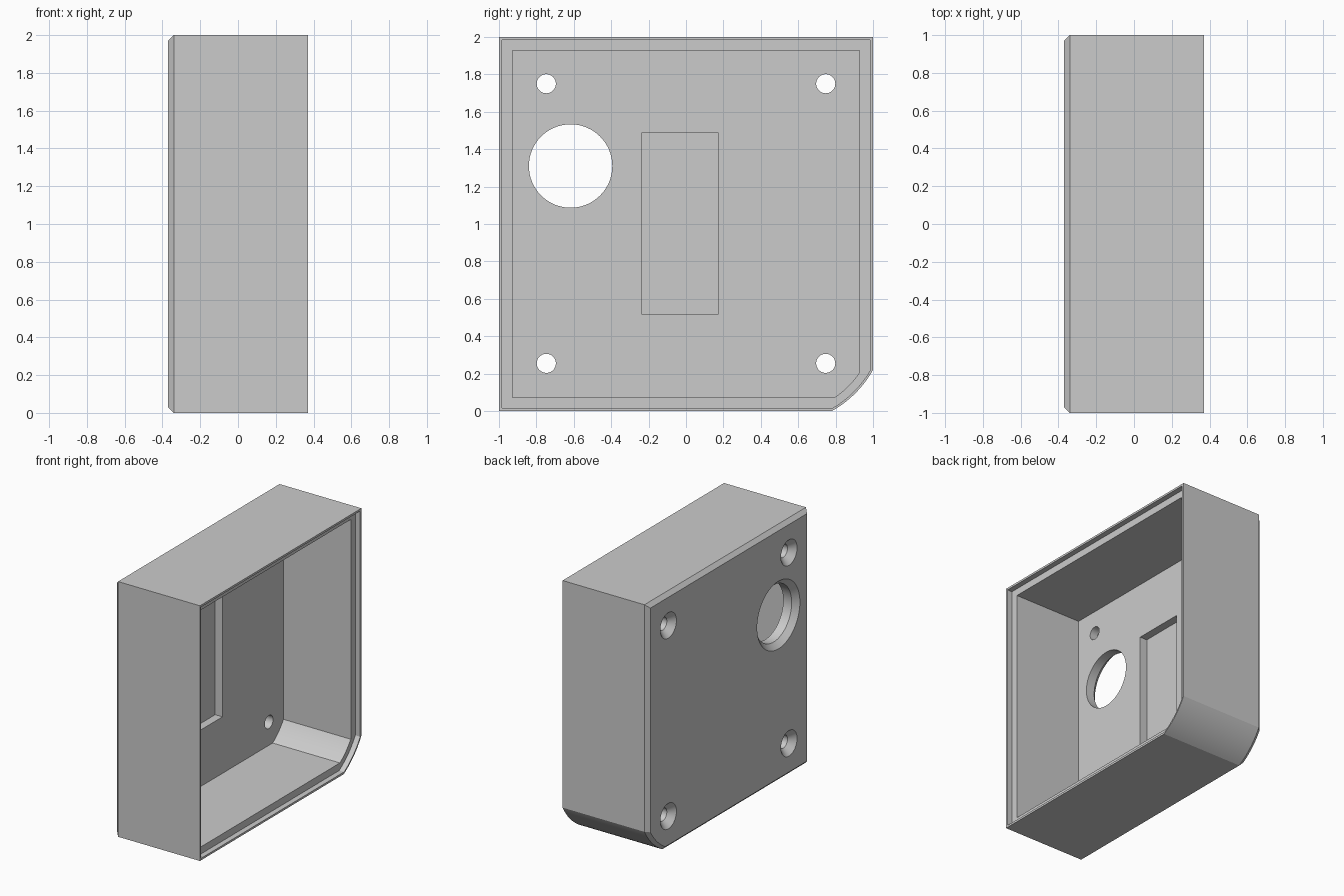
import bpy, bmesh, math

if "Cube" in bpy.data.objects:
    bpy.data.objects.remove(bpy.data.objects["Cube"], do_unlink=True)

grey = bpy.data.materials.new("light grey")
grey.use_nodes = True
colour = (0.6, 0.6, 0.6, 1)
grey.diffuse_color = colour
grey.node_tree.nodes["Principled BSDF"].inputs["Base Color"].default_value = colour

CENTRE = 0.5                      # distance of the corner arc centre from the sides
RADIUS = math.hypot(0.28, CENTRE)
BACK, OPENING, FLOOR = -0.37, 0.37, -0.255


def outline(inset):
    """Square with one rounded-off lower corner, as (y, z) points."""
    e = 1 - inset
    r = RADIUS - 0.75 * inset
    start = math.asin((CENTRE - inset) / r)
    end = math.pi / 2 - start
    pts = [(e, 2 - inset), (-e, 2 - inset), (-e, inset)]
    for i in range(17):
        a = start + (end - start) * i / 16
        pts.append((1 - CENTRE + r * math.cos(a), CENTRE - r * math.sin(a)))
    return pts


def ring(radius, y, z, n=64):
    return [(y + radius * math.cos(2 * math.pi * i / n),
             z + radius * math.sin(2 * math.pi * i / n)) for i in range(n)]


def loft(name, sections):
    """Closed solid through (x, outline) sections with equal point counts."""
    bm = bmesh.new()
    loops = [[bm.verts.new((x, y, z)) for y, z in pts] for x, pts in sections]
    for a, b in zip(loops, loops[1:]):
        for i in range(len(a)):
            j = (i + 1) % len(a)
            bm.faces.new((a[i], a[j], b[j], b[i]))
    bm.faces.new(loops[0])
    bm.faces.new(loops[-1])
    bmesh.ops.recalc_face_normals(bm, faces=bm.faces)
    mesh = bpy.data.meshes.new(name)
    bm.to_mesh(mesh)
    bm.free()
    mesh.materials.append(grey)
    obj = bpy.data.objects.new(name, mesh)
    bpy.context.scene.collection.objects.link(obj)
    return obj


# Housing shell: bevelled back, outer wall, thin lip, ledge, inner wall, floor
housing = loft("housing", [
    (BACK, outline(0.03)),
    (BACK + 0.03, outline(0)),
    (OPENING, outline(0)),
    (OPENING, outline(0.016)),
    (OPENING - 0.042, outline(0.016)),
    (OPENING - 0.042, outline(0.072)),
    (FLOOR, outline(0.072)),
])

cutters = []


def hole(name, y, z, radius, mouth):
    """Through hole with a conical mouth on the back."""
    depth = mouth - radius
    cutters.append(loft(name, [
        (BACK - 0.02, ring(mouth + 0.02, y, z)),
        (BACK + depth, ring(radius, y, z)),
        (FLOOR + 0.1, ring(radius, y, z)),
    ]))


# Four countersunk screw holes and the cable opening
for y in (-0.747, 0.747):
    for z in (0.255, 1.75):
        hole("screw_hole_cutter", y, z, 0.051, 0.1)
hole("cable_hole_cutter", -0.617, 1.31, 0.223, 0.265)

# Rectangular pocket in the inner floor
pocket = [(-0.235, 0.515), (0.172, 0.515), (0.172, 1.49), (-0.235, 1.49)]
cutters.append(loft("pocket_cutter", [(FLOOR - 0.063, pocket), (FLOOR + 0.1, pocket)]))

for cutter in cutters:
    cutter.hide_render = True
    mod = housing.modifiers.new("cut", "BOOLEAN")
    mod.operation = "DIFFERENCE"
    mod.solver = "EXACT"
    mod.object = cutter

# Bake the cuts and remove the helpers
graph = bpy.context.evaluated_depsgraph_get()
baked = bpy.data.meshes.new_from_object(housing.evaluated_get(graph))
housing.modifiers.clear()
housing.data = baked
for cutter in cutters:
    bpy.data.objects.remove(cutter, do_unlink=True)

bpy.ops.object.select_all(action="DESELECT")
housing.select_set(True)
bpy.context.view_layer.objects.active = housing
bpy.ops.object.shade_smooth_by_angle(angle=math.radians(20))
